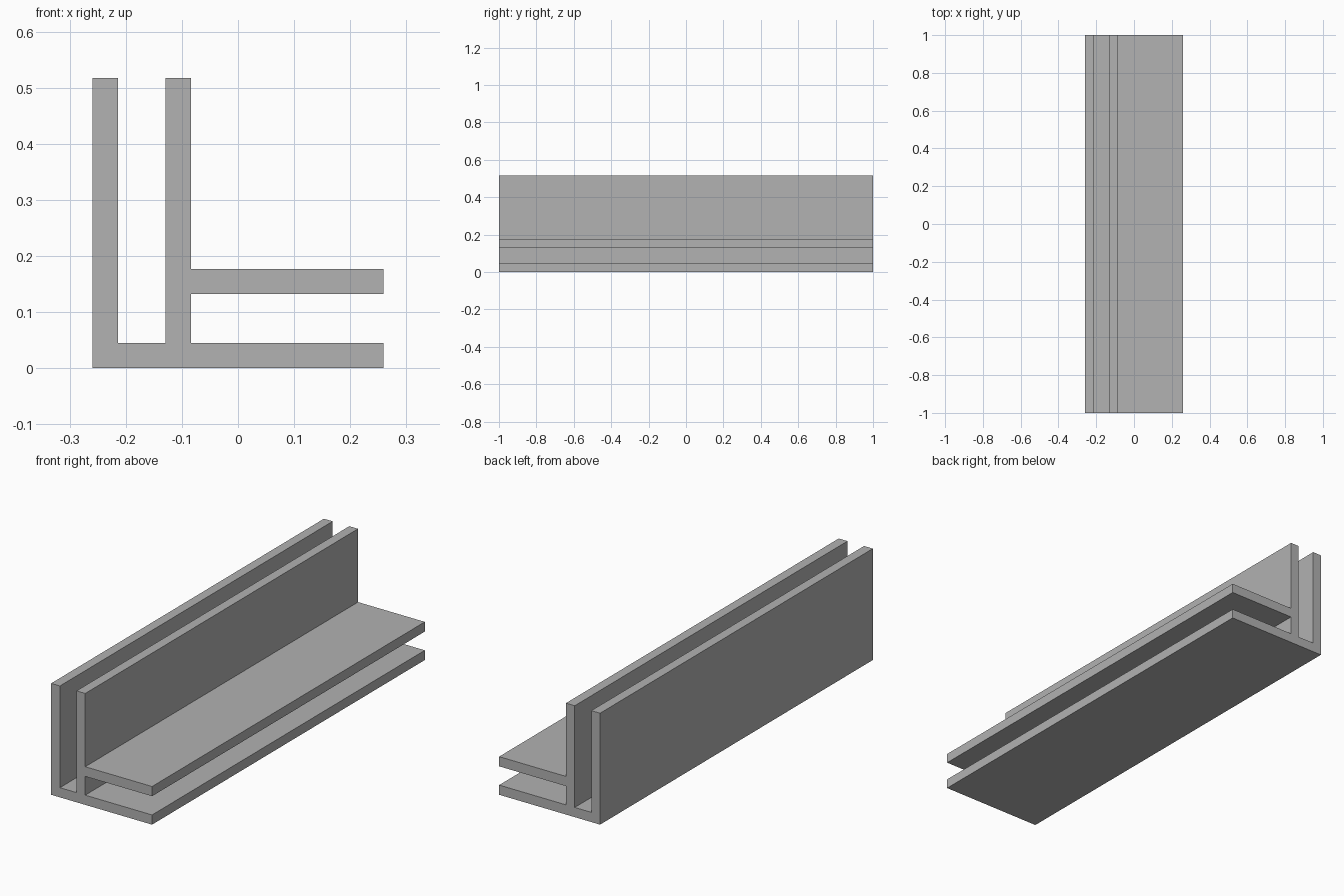
import bpy
import bmesh

cube = bpy.data.objects.get("Cube")
if cube:
    bpy.data.objects.remove(cube, do_unlink=True)

# Plain grey finish
grey = bpy.data.materials.new("plain_grey")
grey.use_nodes = True
colour = (0.445, 0.445, 0.445, 1)
grey.diffuse_color = colour
grey.node_tree.nodes["Principled BSDF"].inputs["Base Color"].default_value = colour

# Section sizes: outer corner, wall thickness and inner channel walls
HALF, HEIGHT, LENGTH = 0.259, 0.517, 2.0
WALL = 0.045
inner_x = -0.129
shelf_z = 0.132


def extrude_profile(name, points):
    """Extrude a closed x-z outline along the full length in y."""
    bm = bmesh.new()
    face = bm.faces.new([bm.verts.new((x, -LENGTH / 2, z)) for x, z in points])
    result = bmesh.ops.extrude_face_region(bm, geom=[face])
    moved = [v for v in result["geom"] if isinstance(v, bmesh.types.BMVert)]
    bmesh.ops.translate(bm, verts=moved, vec=(0, LENGTH, 0))
    bmesh.ops.recalc_face_normals(bm, faces=bm.faces)
    mesh = bpy.data.meshes.new(name)
    bm.to_mesh(mesh)
    bm.free()
    mesh.materials.append(grey)
    obj = bpy.data.objects.new(name, mesh)
    bpy.context.collection.objects.link(obj)
    return obj


# Corner channel: two upright walls and two level flanges in one section
extrude_profile("double_corner_channel", [
    (-HALF, 0), (HALF, 0), (HALF, WALL),
    (inner_x + WALL, WALL), (inner_x + WALL, shelf_z),
    (HALF, shelf_z), (HALF, shelf_z + WALL),
    (inner_x + WALL, shelf_z + WALL), (inner_x + WALL, HEIGHT),
    (inner_x, HEIGHT), (inner_x, WALL),
    (-HALF + WALL, WALL), (-HALF + WALL, HEIGHT), (-HALF, HEIGHT),
])
